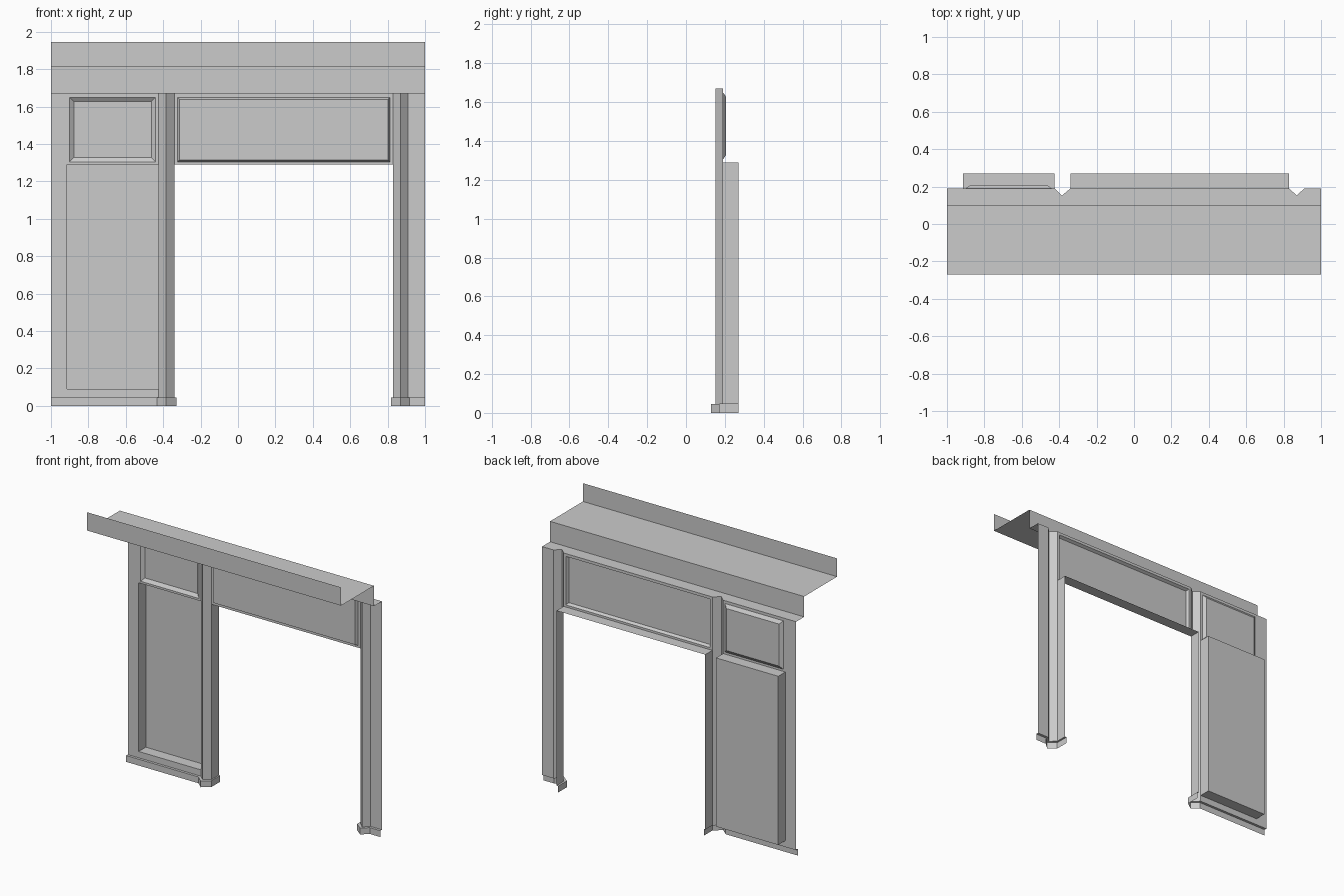
import bpy

if "Cube" in bpy.data.objects:
    bpy.data.objects.remove(bpy.data.objects["Cube"])

WALL, BACK = 0.19, 0.27          # wall plane and rear of the reveals (y)
BASE, HEAD, TOP = 0.045, 1.29, 1.67   # plinth top, door head, wall top (z)


def make(name, quads):
    """Build one sheet object from polygons, dropping zero-area ones."""
    verts, faces, index = [], [], {}
    for q in quads:
        ids = []
        for p in q:
            key = tuple(round(c, 4) for c in p)
            if key not in index:
                index[key] = len(verts)
                verts.append(key)
            if index[key] not in ids:
                ids.append(index[key])
        spans = [max(verts[i][a] for i in ids) - min(verts[i][a] for i in ids) for a in range(3)]
        if len(ids) > 2 and sum(s > 1e-4 for s in spans) >= 2:
            faces.append(ids)
    mesh = bpy.data.meshes.new(name)
    mesh.from_pydata(verts, [], faces)
    mesh.update()
    obj = bpy.data.objects.new(name, mesh)
    bpy.context.collection.objects.link(obj)
    return obj


def upright(path, z0, z1):
    """Vertical sheet following an (x, y) plan path."""
    return [[(*a, z0), (*b, z0), (*b, z1), (*a, z1)] for a, b in zip(path, path[1:])]


def along_x(profile, x0, x1):
    """Sheet sweeping a (y, z) profile along x."""
    return [[(x0, *a), (x1, *a), (x1, *b), (x0, *b)] for a, b in zip(profile, profile[1:])]


def panel(rings):
    """Nested rectangles (x0, x1, z0, z1, y), bridged and filled at the last."""
    loops = [[(x0, y, z0), (x1, y, z0), (x1, y, z1), (x0, y, z1)]
             for x0, x1, z0, z1, y in rings]
    quads = [[a[i], a[(i + 1) % 4], b[(i + 1) % 4], b[i]]
             for a, b in zip(loops, loops[1:]) for i in range(4)]
    return quads + [loops[-1]]


# Plan paths of the two pointed columns and their offset plinths
left_col = [(-0.425, WALL), (-0.385, 0.152), (-0.34, WALL)]
right_col = [(0.83, WALL), (0.87, 0.152), (0.91, WALL), (1, WALL)]
left_wall = [(-1, WALL)] + left_col + [(-0.34, BACK)]
left_foot = [(-1, 0.172), (-0.432, 0.172), (-0.385, 0.13), (-0.33, 0.172), (-0.33, BACK)]
right_wall = [(0.83, BACK)] + right_col
right_foot = [(0.817, BACK), (0.817, 0.172), (0.87, 0.13), (0.917, 0.172), (1, 0.172)]

# Columns with door jambs
make("left_column", upright(left_col, BASE, HEAD) + upright(left_col, HEAD, TOP)
     + upright([left_col[-1], (-0.34, BACK)], BASE, HEAD))
make("right_column", upright(right_col, BASE, HEAD) + upright(right_col, HEAD, TOP)
     + upright([(0.83, BACK), right_col[0]], BASE, HEAD))

# Plinths: upright face plus flat top back to the wall
for name, foot, wall in (("left_plinth", left_foot, left_wall),
                         ("right_plinth", right_foot, right_wall)):
    tops = [[(*foot[i], BASE), (*foot[i + 1], BASE), (*wall[i + 1], BASE), (*wall[i], BASE)]
            for i in range(len(foot) - 1)]
    make(name, upright(foot, 0, BASE) + tops)

# Left bay: deep recess below, shallow bevelled panel above
make("deep_recess", panel([(-1, -0.425, BASE, HEAD, WALL),
                           (-0.915, -0.425, 0.09, HEAD, WALL),
                           (-0.915, -0.425, 0.09, HEAD, BACK)]))
make("upper_side_panel", panel([(-1, -0.425, HEAD, TOP, WALL),
                                (-0.90, -0.44, 1.305, 1.65, WALL),
                                (-0.877, -0.463, 1.328, 1.627, 0.207)]))

# Lintel over the opening: raised panel and soffit
make("door_lintel", panel([(-0.34, 0.83, HEAD, TOP, WALL),
                           (-0.323, 0.813, 1.305, 1.65, WALL),
                           (-0.312, 0.802, 1.316, 1.639, 0.17)])
     + along_x([(BACK, HEAD), (WALL, HEAD)], -0.34, 0.83))

# Canopy: wall strip, deck and upturned fascia, with a ledge notched round the columns
ledge = [(-1, WALL)] + left_col + right_col + [(1, 0.10), (-1, 0.10)]
make("canopy", along_x([(0.10, TOP), (0.10, 1.815), (-0.27, 1.815), (-0.27, 1.945)], -1, 1)
     + [[(x, y, TOP) for x, y in ledge]])
